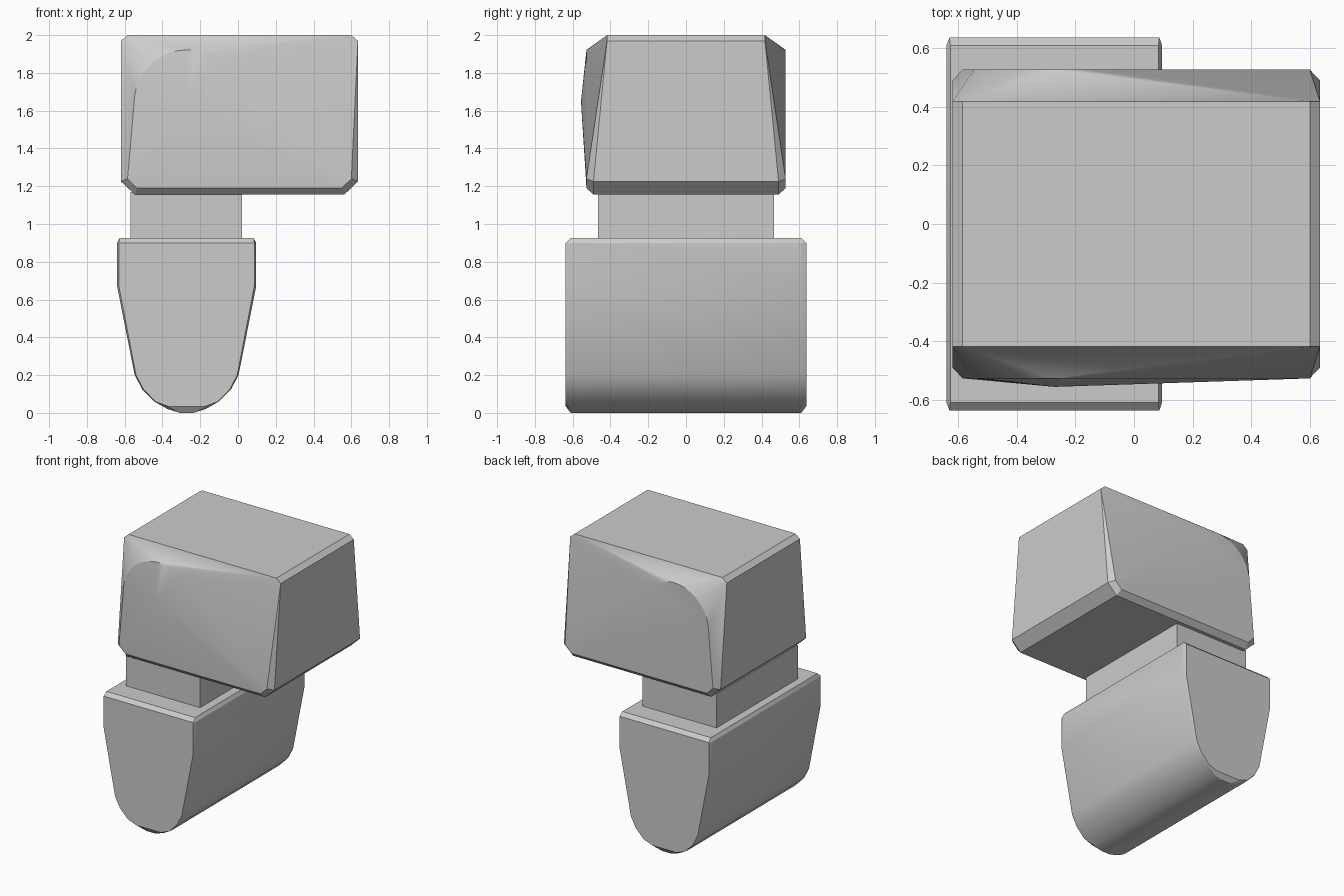
import bpy, bmesh, math

if "Cube" in bpy.data.objects:
    bpy.data.objects.remove(bpy.data.objects["Cube"])


def hull(name, points, angle=20):
    """Convex solid around a set of points, coplanar triangles merged."""
    bm = bmesh.new()
    for p in points:
        bm.verts.new(p)
    res = bmesh.ops.convex_hull(bm, input=bm.verts[:])
    junk = {v for v in res["geom_interior"] + res["geom_unused"]
            if isinstance(v, bmesh.types.BMVert)}
    bmesh.ops.delete(bm, geom=list(junk), context='VERTS')
    bmesh.ops.dissolve_limit(bm, angle_limit=math.radians(0.4),
                             verts=bm.verts[:], edges=bm.edges[:])
    bmesh.ops.recalc_face_normals(bm, faces=bm.faces[:])
    me = bpy.data.meshes.new(name)
    bm.to_mesh(me)
    bm.free()
    ob = bpy.data.objects.new(name, me)
    bpy.context.collection.objects.link(ob)
    bpy.ops.object.select_all(action='DESELECT')
    ob.select_set(True)
    bpy.context.view_layer.objects.active = ob
    bpy.ops.object.shade_smooth_by_angle(angle=math.radians(angle))
    return ob


# Lower body: rounded-bottom profile (half width, z), ends chamfered
cx = -0.272
profile = [(0.355, 0.925), (0.368, 0.90), (0.368, 0.67), (0.275, 0.20),
           (0.235, 0.125), (0.17, 0.06), (0.10, 0.02), (0.035, 0.0)]
body = []
for w, z in profile:
    for sx in (-1, 1):
        for sy in (-1, 1):
            body.append((cx + sx * w, sy * 0.61, z))
            body.append((cx + sx * w * 0.973, sy * 0.637, min(max(z, 0.035), 0.90)))
hull("lower_body", body)

# Neck block
hull("neck", [(x, y, z) for x in (-0.57, 0.022) for y in (-0.465, 0.465)
              for z in (0.91, 1.17)])

# Head: chamfered block whose broad sides carry a rounded crest
head = []
for s in (-1, 1):
    y = s * 0.527
    head += [(x, s * 0.418, 2.0) for x in (-0.585, 0.60)]      # top face
    head += [(x, s * 0.418, 1.97) for x in (-0.62, 0.635)]     # end tops
    head += [(x, s * 0.49, 1.225) for x in (-0.62, 0.635)]     # end bottoms
    head += [(x, y, 1.24) for x in (-0.585, 0.60)]             # side corners
    head += [(x, y, 1.19) for x in (-0.535, 0.55)]             # side bottoms
    head += [(x, s * 0.49, 1.155) for x in (-0.545, 0.562)]    # underside
    for i in range(14):                                        # rounded crest
        a = math.radians(170 - i * 10)
        head.append((-0.27 + 0.28 * math.cos(a), y, 1.642 + 0.28 * math.sin(a)))
head.append((-0.27, -0.556, 1.65))                             # front bulge peak
hull("head", head)
